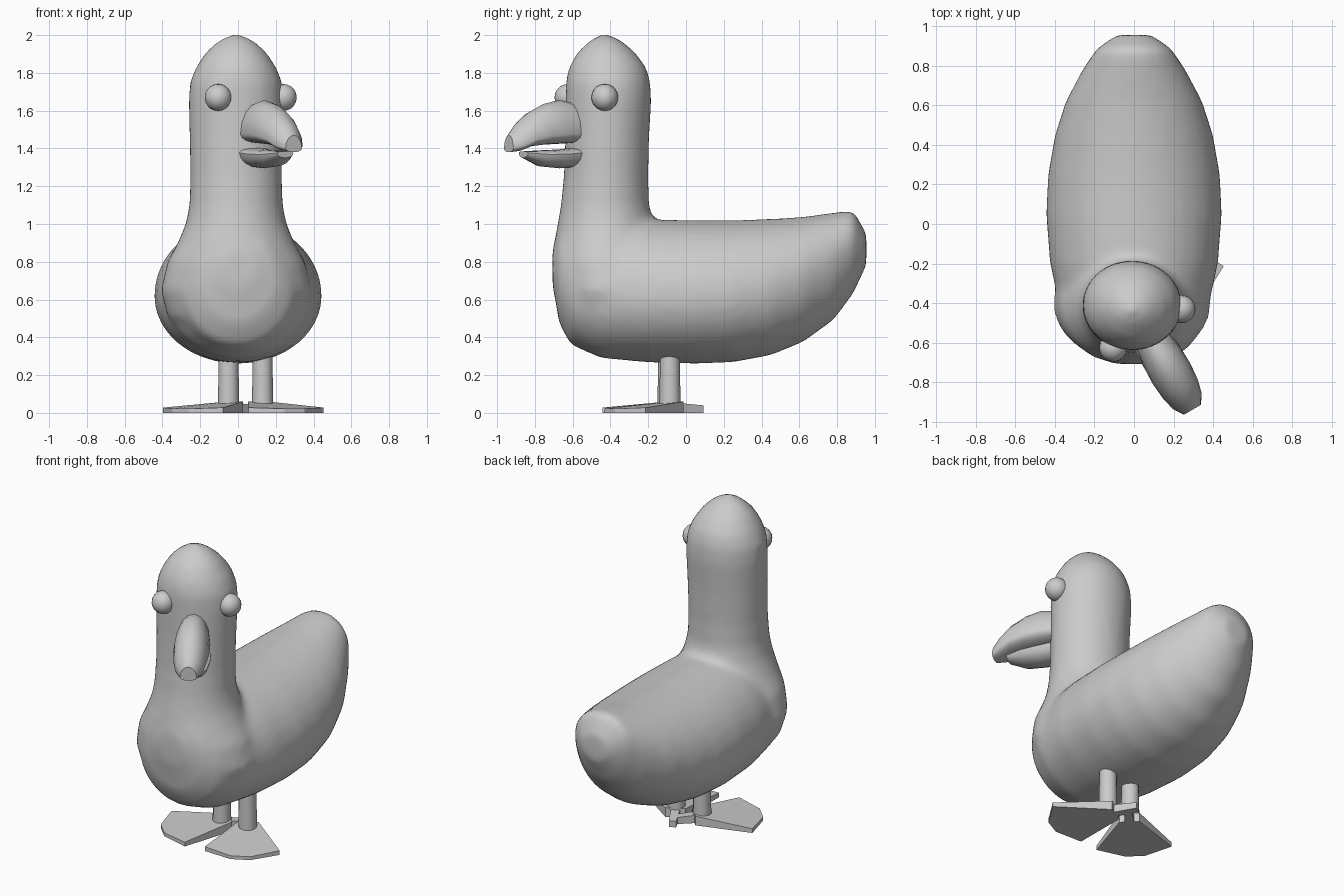
import bpy, bmesh
from math import sin, cos, pi, radians
from mathutils import Vector, Matrix

if "Cube" in bpy.data.objects:
    bpy.data.objects.remove(bpy.data.objects["Cube"])


def add_loft(bm, rings):
    """Bridge closed rings of points and cap both ends."""
    vs = [[bm.verts.new(p) for p in r] for r in rings]
    n = len(vs[0])
    for a, b in zip(vs, vs[1:]):
        for i in range(n):
            j = (i + 1) % n
            bm.faces.new((a[i], a[j], b[j], b[i]))
    bm.faces.new(vs[0])
    bm.faces.new(vs[-1])


def finish(name, bm, smooth=None):
    bmesh.ops.recalc_face_normals(bm, faces=bm.faces)
    me = bpy.data.meshes.new(name)
    bm.to_mesh(me)
    bm.free()
    ob = bpy.data.objects.new(name, me)
    bpy.context.collection.objects.link(ob)
    if smooth:
        bpy.ops.object.select_all(action='DESELECT')
        bpy.context.view_layer.objects.active = ob
        ob.select_set(True)
        bpy.ops.object.shade_smooth_by_angle(angle=radians(smooth))
    return ob


def egg(y, zb, zt, w, wide, n):
    """Upright egg section; 'wide' is where the widest level sits (0..1)."""
    zm = zb + (zt - zb) * wide
    pts = []
    for i in range(n):
        a = 2 * pi * i / n
        h = (zt - zm) if sin(a) > 0 else (zm - zb)
        pts.append(Vector((w * cos(a), y, zm + h * sin(a))))
    return pts


# Body with raised tail, sections from chest to tail: y, bottom, top, half width, widest level
BODY = [(-.708, .68, .86, .09, .5), (-.67, .47, .98, .21, .45), (-.61, .36, 1.0, .29, .45),
        (-.45, .29, 1.02, .37, .46), (-.2, .267, 1.025, .425, .46), (.05, .26, 1.02, .445, .47),
        (.25, .268, 1.02, .435, .48), (.45, .305, 1.027, .40, .5), (.62, .375, 1.038, .345, .53),
        (.78, .49, 1.06, .26, .56), (.885, .63, 1.075, .19, .6), (.955, .78, .95, .09, .5)]
# Neck and head, level by level: z, front y, back y, half width
NECK = [(.5, -.66, -.1, .36), (.65, -.70, -.1, .40), (.8, -.708, -.12, .365), (.9, -.70, -.14, .31),
        (1.0, -.68, -.17, .268), (1.1, -.663, -.195, .248), (1.25, -.648, -.2, .243),
        (1.45, -.64, -.195, .247), (1.65, -.638, -.183, .252), (1.75, -.637, -.188, .245),
        (1.83, -.62, -.21, .213), (1.91, -.575, -.27, .16), (1.97, -.51, -.34, .095), (2.005, -.45, -.41, .025)]
bm = bmesh.new()
add_loft(bm, [egg(*s, 32) for s in BODY])
add_loft(bm, [[Vector((-.01 + w * cos(2 * pi * i / 32), (f + b) / 2 + (b - f) / 2 * sin(2 * pi * i / 32), z))
               for i in range(32)] for z, f, b, w in NECK])
body = finish("body", bm)
rm = body.modifiers.new("fuse", 'REMESH')
rm.mode = 'VOXEL'
rm.voxel_size = .025
rm.use_smooth_shade = True
sm = body.modifiers.new("soften", 'SMOOTH')
sm.factor = .5
sm.iterations = 8

# Beak halves, lofted forward and turned with the head
TURN = Matrix.Translation((-.01, -.41, 0)) @ Matrix.Rotation(radians(30), 4, 'Z')
UPPER = [(.2, 1.43, 1.635, .092), (.3, 1.425, 1.657, .105), (.4, 1.42, 1.635, .108),
         (.49, 1.41, 1.59, .1), (.56, 1.385, 1.53, .083), (.61, 1.38, 1.47, .05)]
LOWER = [(.2, 1.30, 1.405, .1), (.3, 1.295, 1.395, .106), (.42, 1.305, 1.39, .095), (.52, 1.35, 1.385, .05)]
for name, secs, wide in (("upper_beak", UPPER, .22), ("lower_beak", LOWER, .75)):
    bm = bmesh.new()
    add_loft(bm, [egg(-u, zb, zt, w, wide, 16) for u, zb, zt, w in secs])
    bm.transform(TURN)
    finish(name, bm, 40)

# Eyes
for side, loc in (("left", (-.105, -.625, 1.67)), ("right", (.24, -.43, 1.67))):
    bm = bmesh.new()
    bmesh.ops.create_uvsphere(bm, u_segments=16, v_segments=10, radius=.071,
                              matrix=Matrix.Translation(loc))
    finish(side + "_eye", bm, 60)

# Legs and webbed feet: web and rear spur as (forward, sideways, top height)
WEB = [(-.05, .06, .06), (.265, .225, .028), (.36, .06, .022), (.36, -.06, .022), (.265, -.225, .028), (-.05, -.06, .06)]
SPUR = [(.0, .03, .055), (.0, -.03, .055), (-.19, -.022, .04), (-.19, .022, .04)]
for side, x, y, turn in (("left", -.05, -.095, -45), ("right", .13, -.085, 28)):
    place = Matrix.Translation((x, y, 0)) @ Matrix.Rotation(radians(turn), 4, 'Z')
    bm = bmesh.new()
    bmesh.ops.create_cone(bm, cap_ends=True, segments=12, radius1=.056, radius2=.052, depth=.31,
                          matrix=Matrix.Translation((x, y, .185)))
    finish(side + "_leg", bm, 40)
    bm = bmesh.new()
    for pts in (WEB, SPUR):
        add_loft(bm, [[Vector((l, -f, 0)) for f, l, z in pts], [Vector((l, -f, z)) for f, l, z in pts]])
    bm.transform(place)
    finish(side + "_foot", bm)
